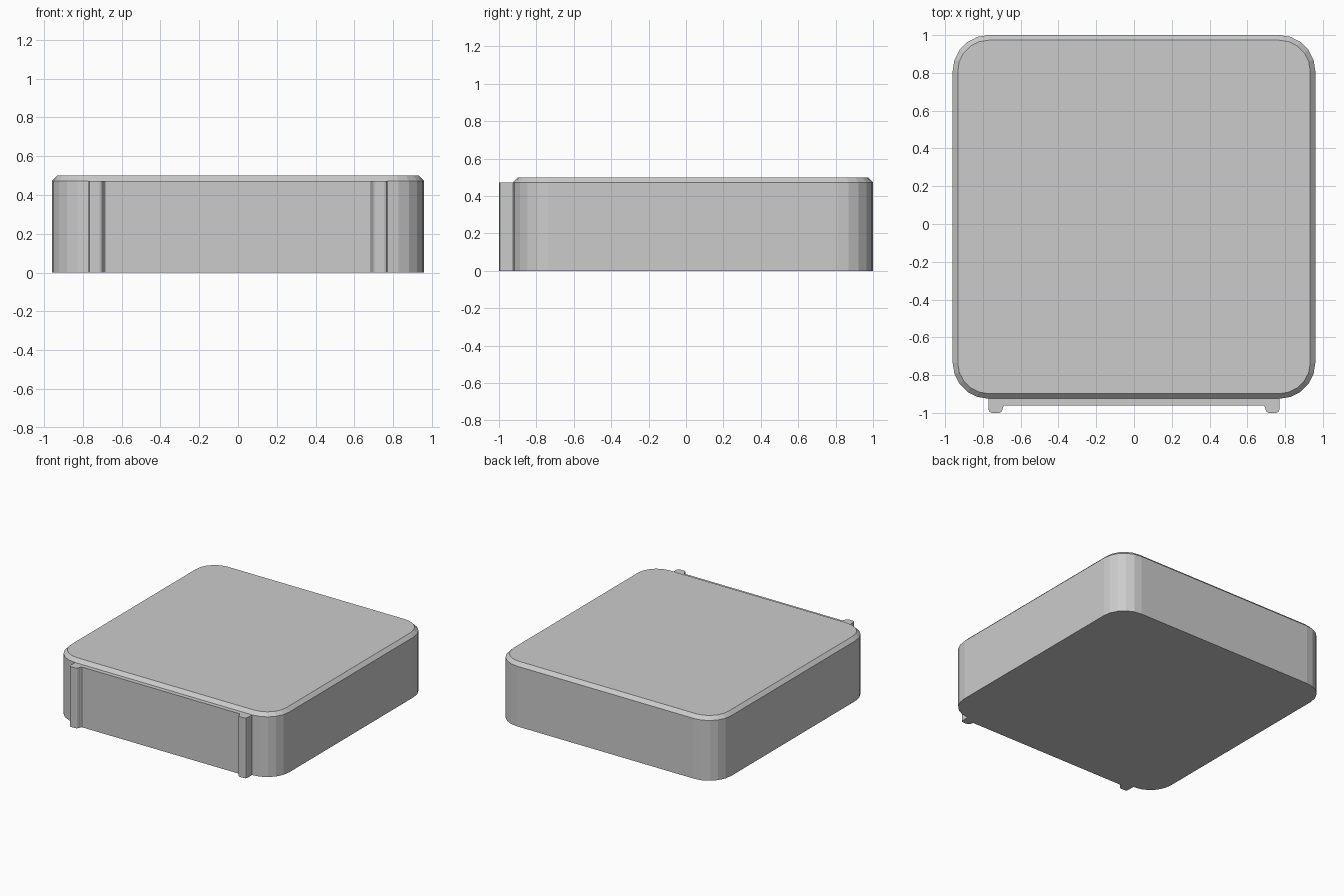
import bpy, bmesh
from math import sin, cos, pi

if "Cube" in bpy.data.objects:
    bpy.data.objects.remove(bpy.data.objects["Cube"])

X, Y0, Y1 = 0.96, -0.925, 1.0   # body extents
R, SEGS = 0.19, 5               # corner radius and facets
CHAMFER, SHOULDER, TOP = 0.027, 0.473, 0.5


def rounded_loop(inset):
    r = R - inset
    centres = [(X - R, Y1 - R), (-X + R, Y1 - R), (-X + R, Y0 + R), (X - R, Y0 + R)]
    return [(cx + r * cos(a), cy + r * sin(a))
            for q, (cx, cy) in enumerate(centres)
            for a in [(q + i / SEGS) * pi / 2 for i in range(SEGS + 1)]]


def loft(name, layers):
    """Closed solid through (outline, z) layers with equal point counts."""
    bm = bmesh.new()
    rings = [[bm.verts.new((x, y, z)) for x, y in pts] for pts, z in layers]
    n = len(rings[0])
    for lo, hi in zip(rings, rings[1:]):
        for i in range(n):
            j = (i + 1) % n
            bm.faces.new((lo[i], lo[j], hi[j], hi[i]))
    bm.faces.new(rings[0][::-1])
    bm.faces.new(rings[-1])
    bmesh.ops.recalc_face_normals(bm, faces=bm.faces)
    mesh = bpy.data.meshes.new(name)
    bm.to_mesh(mesh)
    bm.free()
    obj = bpy.data.objects.new(name, mesh)
    bpy.context.collection.objects.link(obj)
    return obj


# Rounded square block with chamfered top edge
loft("body", [(rounded_loop(0), 0), (rounded_loop(0), SHOULDER),
              (rounded_loop(CHAMFER), TOP)])

# Front panel with two rounded vertical ribs, from a mirrored half profile
half = [(0.685, -0.96), (0.692, -0.967), (0.697, -0.985), (0.703, -0.995),
        (0.714, -1.0), (0.752, -1.0), (0.765, -0.995), (0.77, -0.982),
        (0.77, -0.924)]
profile = [(-x, y) for x, y in reversed(half)] + half
loft("front_panel", [(profile, 0), (profile, SHOULDER)])
